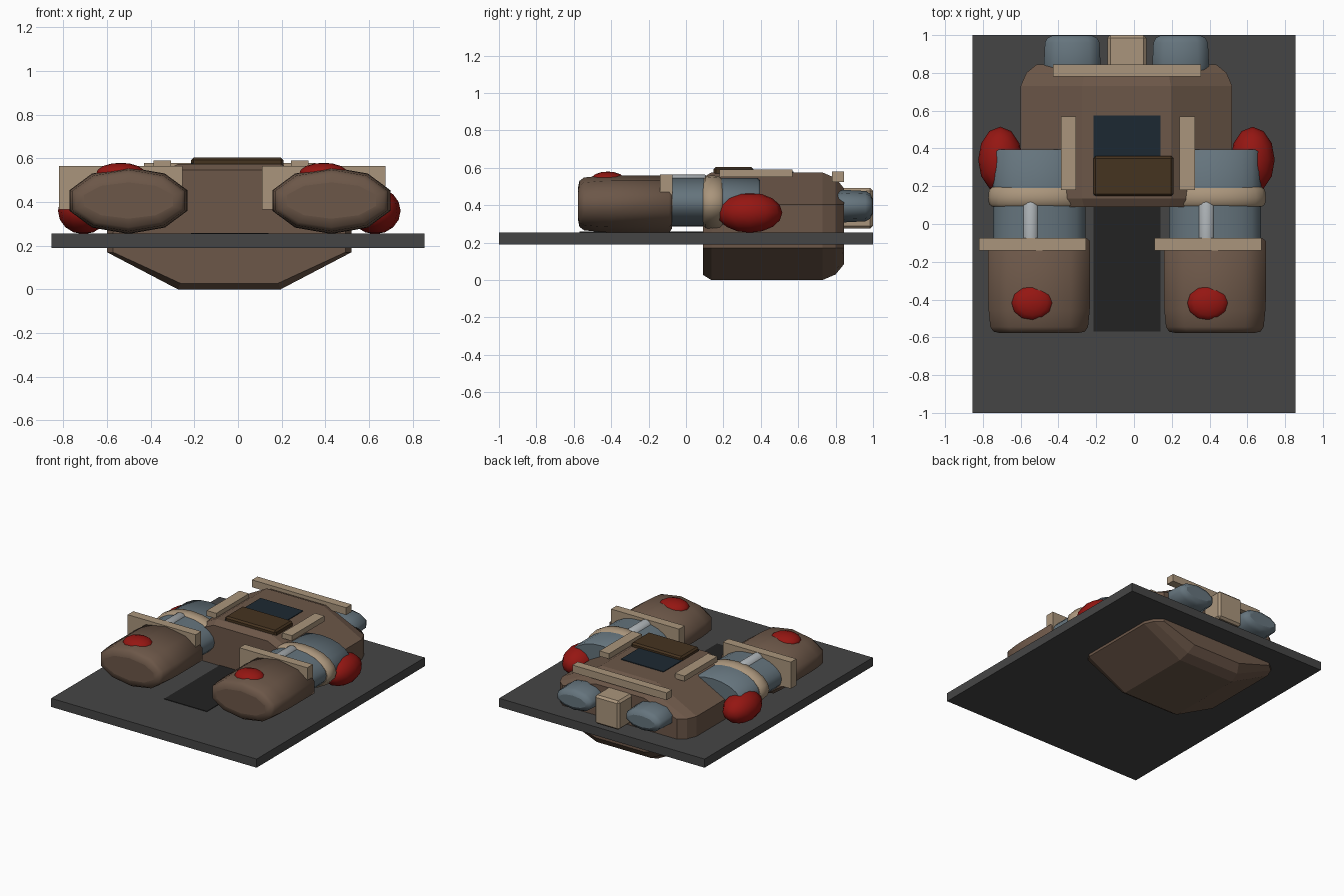
import bpy, bmesh, math

if "Cube" in bpy.data.objects:
    bpy.data.objects.remove(bpy.data.objects["Cube"])

CX = -0.04  # ship centreline is slightly off the base centre

def mat(name, r, g, b):
    m = bpy.data.materials.new(name)
    m.diffuse_color = (r, g, b, 1)
    m.use_nodes = True
    m.node_tree.nodes["Principled BSDF"].inputs["Base Color"].default_value = m.diffuse_color
    return m

BROWN = mat("brown", .15, .095, .065)
TAN = mat("tan", .40, .30, .20)
BLUE = mat("slate_blue", .13, .175, .205)
RED = mat("red", .30, .008, .006)
GLASS = mat("dark_glass", .012, .022, .032)
HATCH = mat("dark_brown", .06, .033, .014)
BASE = mat("charcoal", .06, .06, .06)
BLACK = mat("black", .016, .016, .016)
METAL = mat("light_metal", .40, .43, .45)

def finish(name, bm, material, smooth=False):
    bmesh.ops.recalc_face_normals(bm, faces=bm.faces[:])
    for f in bm.faces:
        f.smooth = smooth and len(f.verts) <= 4
    me = bpy.data.meshes.new(name)
    bm.to_mesh(me)
    bm.free()
    me.materials.append(material)
    ob = bpy.data.objects.new(name, me)
    bpy.context.collection.objects.link(ob)
    return ob

def box(name, x0, x1, y0, y1, z0, z1, material, bevel=0):
    bm = bmesh.new()
    bmesh.ops.create_cube(bm, size=1)
    for v in bm.verts:
        v.co = ((x0 + x1) / 2 + v.co.x * (x1 - x0),
                (y0 + y1) / 2 + v.co.y * (y1 - y0),
                (z0 + z1) / 2 + v.co.z * (z1 - z0))
    if bevel:
        bmesh.ops.bevel(bm, geom=bm.edges[:], offset=bevel, segments=1, affect='EDGES')
    return finish(name, bm, material)

def loft(name, sections, material, smooth=False):
    """Bridge equal-sized rings of points and cap both ends."""
    bm = bmesh.new()
    rings = [[bm.verts.new(p) for p in s] for s in sections]
    n = len(rings[0])
    for a, b in zip(rings, rings[1:]):
        for i in range(n):
            j = (i + 1) % n
            bm.faces.new((a[i], a[j], b[j], b[i]))
    bm.faces.new(rings[0])
    bm.faces.new(rings[-1])
    return finish(name, bm, material, smooth)

def oval(cx, y, cz, rx, rz, n):
    return [(cx + rx * math.cos(math.pi / 2 + 2 * math.pi * i / n), y,
             cz + rz * math.sin(math.pi / 2 + 2 * math.pi * i / n)) for i in range(n)]

def tube(name, cx, cz, rx, rz, stations, material, n=10):
    """Oval body along y; each station is (y, inset)."""
    return loft(name, [oval(cx, y, cz, rx - d, rz - d, n) for y, d in stations], material, True)

def ellipsoid(name, c, r, material):
    bm = bmesh.new()
    bmesh.ops.create_uvsphere(bm, u_segments=12, v_segments=8, radius=1)
    for v in bm.verts:
        v.co = [c[k] + v.co[k] * r[k] for k in range(3)]
    return finish(name, bm, material, True)

# Base slab and dark runway
box("base_slab", -.855, .855, -1, 1, .19, .255, BASE)
box("dark_runway", -.215, .14, -.57, .12, .245, .259, BLACK)

# Octagonal hull with chamfered ends, passing through the slab
def hull_ring(y, d):
    w, s, lo, hi = .56 - d, .235 - d * .4, d, .575 - d
    pts = [(s, lo), (w, .17), (w, .405), (s, hi)]
    pts += [(-x, z) for x, z in reversed(pts)]
    return [(CX + x, y, z) for x, z in pts]

loft("hull", [hull_ring(y, d) for y, d in
              ((.09, .028), (.135, 0), (.73, 0), (.80, .03), (.845, .085))], BROWN)

# Cockpit window, hatch and roof strips
box("window", -.215, .14, .15, .575, .54, .58, GLASS)
box("hatch", -.215, .208, .148, .36, .555, .605, HATCH, .012)
for side, x0 in (("left", -.387), ("right", .242)):
    box(side + "_roof_strip", x0, x0 + .08, .18, .57, .55, .59, TAN)
box("rear_roof_strip", -.43, .355, .78, .845, .525, .58, TAN)

# Rear block and exhausts
box("rear_block", -.14, .065, .80, 1, .275, .492, TAN, .015)
for side, s in (("left", -1), ("right", 1)):
    tube(side + "_exhaust", CX + s * .287, .395, .158, .087,
         ((.78, .015), (.84, 0), (.96, .006), (.985, .02), (.997, .045)), BLUE)
    # Red side pods
    ellipsoid(side + "_side_pod", (CX + s * .668, .34, .36), (.117, .175, .107), RED)

# Engine assemblies, the right one a shifted copy of the left
for side, dx in (("left", 0), ("right", .93)):
    c = -.502 + dx
    tube(side + "_cowl", c, .407, .284, .153,
         ((-.578, .07), (-.57, .03), (-.545, .012), (-.46, .003), (-.40, 0), (-.09, 0), (-.075, .02)), BROWN)
    tube(side + "_arm", c, .415, .244, .13, ((-.10, 0), (.15, 0), (.385, 0), (.395, .012)), BLUE, 20)
    tube(side + "_arm_ring", c, .413, .27, .146,
         ((.092, .02), (.105, .004), (.14, 0), (.18, .004), (.195, .02)), TAN, 20)
    m = -.538 + dx
    box(side + "_cowl_plate", m - .283, m + .283, -.14, -.073, .365, .565, TAN)
    tube(side + "_pipe", m - .008, .52, .044, .044,
         ((-.09, 0), (.10, 0), (.118, .012)), METAL, 12)
    ellipsoid(side + "_cowl_dome", (m, -.418, .53), (.112, .095, .05), RED)
